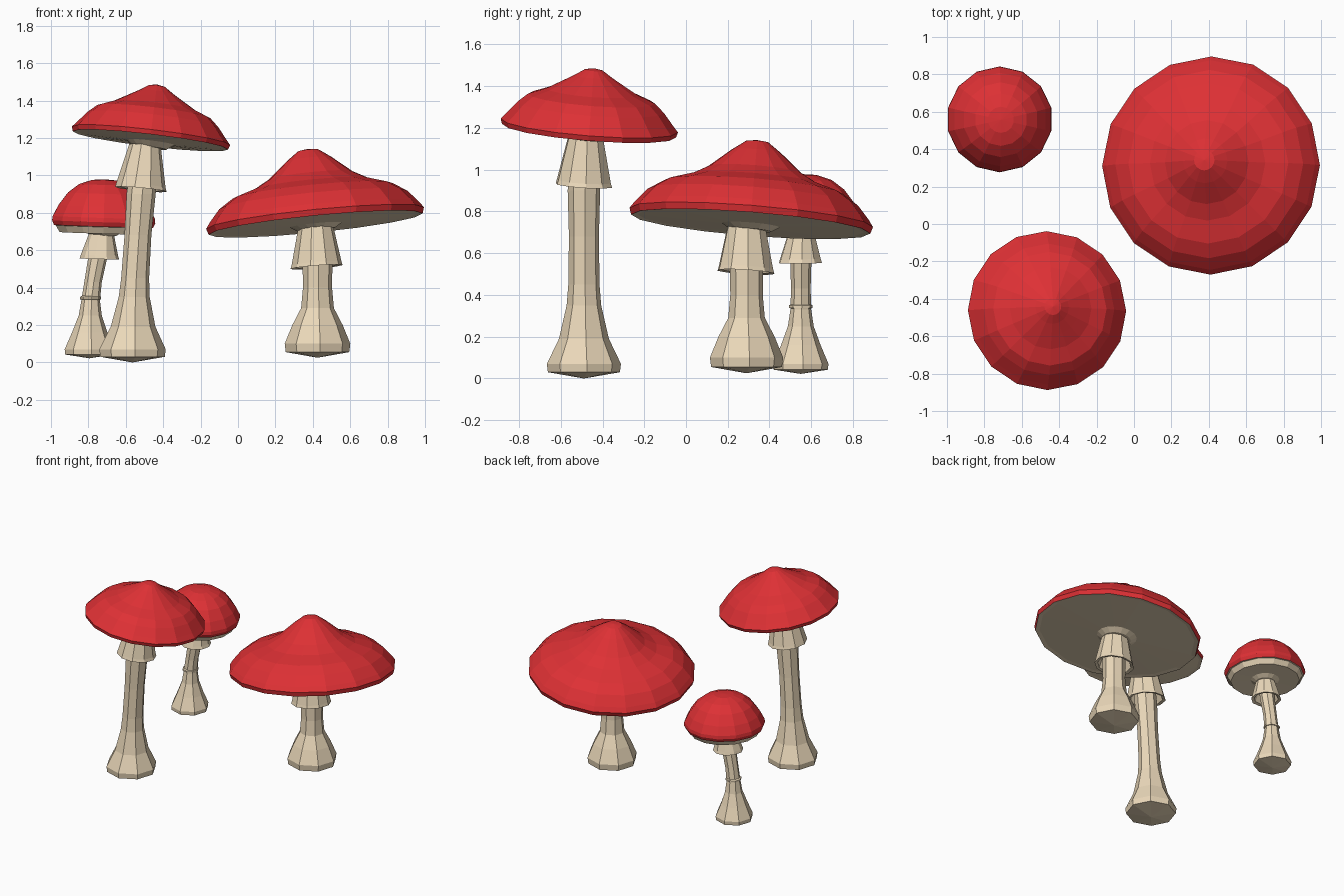
import bpy, bmesh
from math import cos, sin, pi
from mathutils import Vector


def material(name, rgb):
    m = bpy.data.materials.new(name)
    m.diffuse_color = (*rgb, 1)
    return m


RED = material("cap_red", (0.73, 0.03, 0.035))
CREAM = material("stem_cream", (0.83, 0.69, 0.49))


def lathe(name, rings, sides, mat, phase=0.0, tilt=(0, 0), closed=False):
    """Flat-faced tube through rings (x, y, z, r); r = 0 makes a pole.
    Ring planes lean so their normal follows (tilt_x, tilt_y, 1)."""
    rot = Vector((0, 0, 1)).rotation_difference(Vector((*tilt, 1)))
    bm = bmesh.new()
    loops = []
    for x, y, z, r in rings:
        c = Vector((x, y, z))
        if r == 0:
            loops.append([bm.verts.new(c)])
            continue
        angles = [phase + 2 * pi * i / sides for i in range(sides)]
        loops.append([bm.verts.new(c + rot @ Vector((r * cos(a), r * sin(a), 0))) for a in angles])
    pairs = list(zip(loops, loops[1:]))
    if closed:
        pairs.append((loops[-1], loops[0]))
    for a, b in pairs:
        for i in range(sides):
            j = (i + 1) % sides
            quad = [a[i % len(a)], a[j % len(a)], b[j % len(b)], b[i % len(b)]]
            bm.faces.new(list(dict.fromkeys(quad)))
    bmesh.ops.recalc_face_normals(bm, faces=bm.faces[:])
    me = bpy.data.meshes.new(name)
    bm.to_mesh(me)
    bm.free()
    me.materials.append(mat)
    ob = bpy.data.objects.new(name, me)
    bpy.context.collection.objects.link(ob)
    return ob


def along(base, tilt, profile):
    """Turn (radius, height) points into rings along a leaning axis."""
    axis = Vector((*tilt, 1)).normalized()
    return [(*(Vector(base) + axis * h), r) for r, h in profile]


def mushroom(name, base, tilt, cap, gills, sides, phase, stem, skirt):
    # Red cap shell and the pale underside
    lathe(name + "_cap", along(base, tilt, cap), sides, RED, phase, tilt)
    lathe(name + "_gills", along(base, tilt, [cap[-1]] + gills), sides, CREAM, phase, tilt)
    # Stem with bulbous foot
    lathe(name + "_stem", stem, 8, CREAM, 0.08)
    # Flared skirt below the cap: outer wall, lip, inner wall
    (tx, ty, tz, tr), (bx, by, bz, br) = skirt
    rings = [(tx, ty, tz, tr), (bx, by, bz + 0.02, br - 0.006), (bx, by, bz, br),
             (bx, by, bz + 0.005, br - 0.022), (tx, ty, tz - 0.06, tr * 0.75), (tx, ty, tz, tr * 0.7)]
    lathe(name + "_skirt", rings, 10, CREAM, 0.08, (tilt[0] * 0.8, tilt[1] * 0.8), closed=True)


# Wide mushroom
mushroom(
    "wide_mushroom", (0.415, 0.31, 0.74), (-0.10, 0.08),
    [(0, 0.405), (0.055, 0.397), (0.12, 0.35), (0.225, 0.262), (0.31, 0.216),
     (0.43, 0.178), (0.505, 0.13), (0.562, 0.065), (0.585, 0.032), (0.575, 0)],
    [(0.545, 0.004), (0.14, -0.006), (0.10, -0.03), (0, -0.03)], 16, 0,
    [(0.425, 0.29, z, r) for z, r in
     [(0.025, 0), (0.055, 0.17), (0.10, 0.176), (0.20, 0.135), (0.29, 0.088),
      (0.40, 0.078), (0.53, 0.08), (0.72, 0.08)]],
    [(0.415, 0.29, 0.73, 0.093), (0.42, 0.287, 0.51, 0.14)])

# Tall mushroom
mushroom(
    "tall_mushroom", (-0.468, -0.465, 1.187), (0.118, 0.08),
    [(0, 0.302), (0.045, 0.293), (0.09, 0.263), (0.15, 0.228), (0.22, 0.188),
     (0.305, 0.155), (0.352, 0.113), (0.40, 0.055), (0.426, 0.025), (0.418, 0)],
    [(0.395, 0.003), (0.13, -0.01), (0.09, -0.04), (0, -0.04)], 16, 0,
    [(-0.564, -0.489, 0, 0), (-0.564, -0.489, 0.03, 0.173), (-0.564, -0.489, 0.07, 0.178),
     (-0.561, -0.489, 0.19, 0.12), (-0.555, -0.489, 0.35, 0.083), (-0.55, -0.489, 0.45, 0.075),
     (-0.535, -0.489, 0.68, 0.072), (-0.518, -0.489, 0.90, 0.078), (-0.49, -0.485, 1.17, 0.07)],
    [(-0.497, -0.48, 1.16, 0.085), (-0.519, -0.489, 0.925, 0.139)])

# Small mushroom
mushroom(
    "small_mushroom", (-0.72, 0.56, 0.69), (0.03, -0.01),
    [(0, 0.289), (0.07, 0.284), (0.14, 0.26), (0.20, 0.213), (0.25, 0.145),
     (0.28, 0.085), (0.283, 0.062), (0.272, 0.038)],
    [(0.262, 0.036), (0.24, 0.0), (0.10, 0.006), (0.07, -0.012), (0, -0.012)], 14, pi / 2,
    [(-0.794, 0.55, 0.022, 0), (-0.794, 0.55, 0.042, 0.13), (-0.794, 0.55, 0.07, 0.133),
     (-0.793, 0.55, 0.16, 0.095), (-0.79, 0.55, 0.25, 0.062), (-0.788, 0.55, 0.33, 0.05),
     (-0.775, 0.55, 0.43, 0.047), (-0.75, 0.55, 0.56, 0.051), (-0.73, 0.552, 0.69, 0.05)],
    [(-0.73, 0.552, 0.69, 0.066), (-0.741, 0.548, 0.553, 0.106)])

# Thin ring on the small stem
lathe("small_mushroom_ring",
      [(-0.788, 0.55, z, r) for z, r in [(0.335, 0.045), (0.338, 0.057), (0.35, 0.057), (0.357, 0.045)]],
      8, CREAM, 0.08, closed=True)
